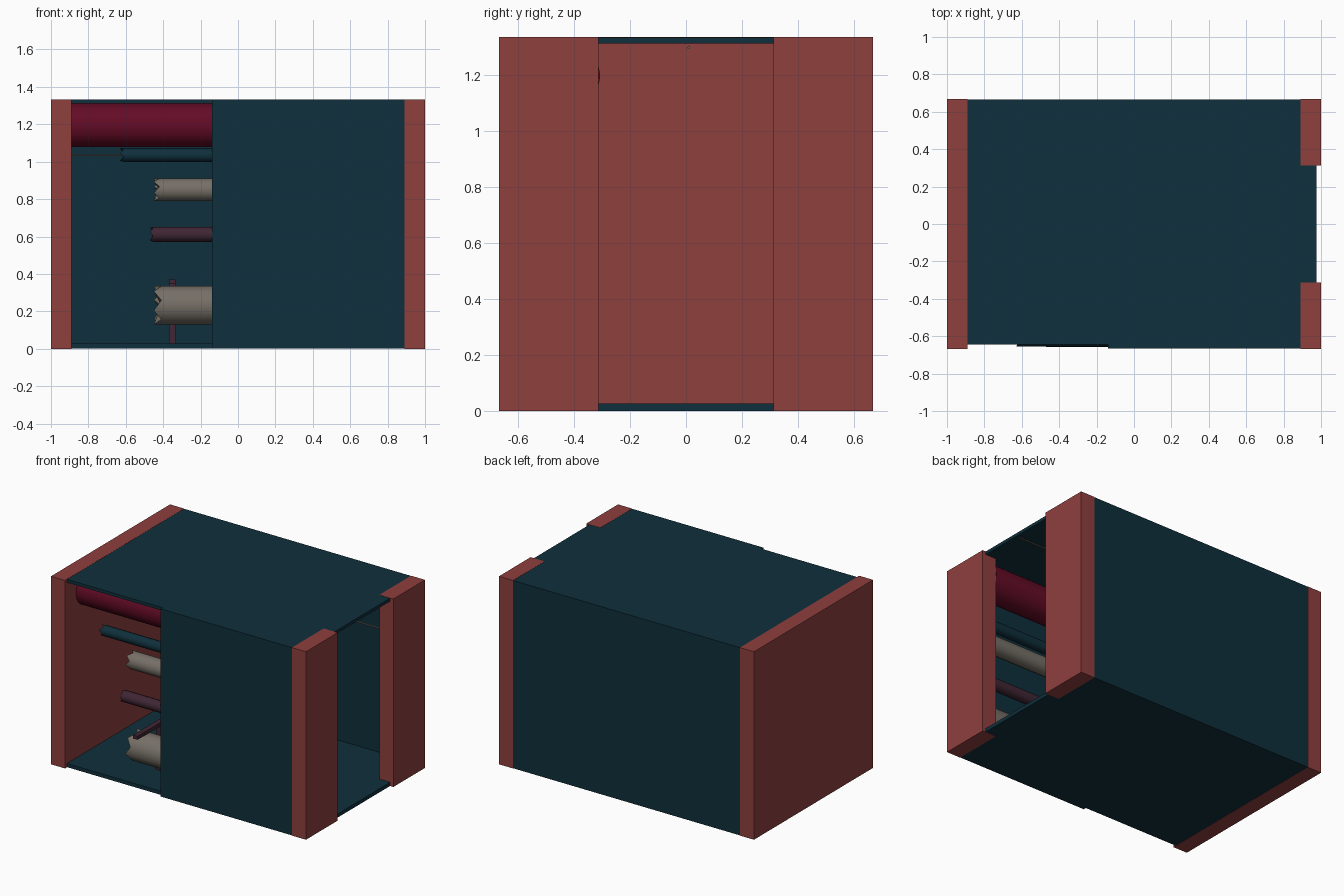
import bpy, bmesh, math

if "Cube" in bpy.data.objects:
    bpy.data.objects.remove(bpy.data.objects["Cube"])


def mat(name, c):
    m = bpy.data.materials.new(name)
    m.diffuse_color = (*c, 1)
    m.use_nodes = True
    m.node_tree.nodes["Principled BSDF"].inputs["Base Color"].default_value = m.diffuse_color
    return m


RED = mat("brick red", (0.27, 0.05, 0.048))
BLUE = mat("dark teal", (0.0048, 0.029, 0.045))
CRIMSON = mat("crimson", (0.125, 0.0035, 0.019))
GREY = mat("warm grey", (0.18, 0.16, 0.135))
PLUM = mat("plum", (0.05, 0.019, 0.034))


def finish(bm, name, m, smooth=False):
    bmesh.ops.recalc_face_normals(bm, faces=bm.faces[:])
    me = bpy.data.meshes.new(name)
    bm.to_mesh(me)
    bm.free()
    me.materials.append(m)
    ob = bpy.data.objects.new(name, me)
    bpy.context.collection.objects.link(ob)
    if smooth:
        bpy.ops.object.select_all(action='DESELECT')
        ob.select_set(True)
        bpy.context.view_layer.objects.active = ob
        bpy.ops.object.shade_smooth_by_angle(angle=math.radians(40))
    return ob


def box(name, m, x, y, z):
    bm = bmesh.new()
    bmesh.ops.create_cube(bm, size=1)
    for v in bm.verts:
        v.co = [a[0] + (c + 0.5) * (a[1] - a[0]) for a, c in zip((x, y, z), v.co)]
    return finish(bm, name, m)


def roller(name, m, x0, x1, y, z, r, sides=24, jag=0.0, smooth=True):
    """Bar along x; jag staggers the left end into a rough crown."""
    bm = bmesh.new()
    left, right = [], []
    for i in range(sides):
        a = 2 * math.pi * (i + 0.5) / sides
        p = (y + r * math.cos(a), z + r * math.sin(a))
        left.append(bm.verts.new((x0 + (jag if i % 2 else 0), *p)))
        right.append(bm.verts.new((x1, *p)))
    hub = bm.verts.new((x0 + jag, y, z))
    for i in range(sides):
        j = (i + 1) % sides
        bm.faces.new((left[i], left[j], right[j], right[i]))
        bm.faces.new((left[j], left[i], hub))
    bm.faces.new(right)
    return finish(bm, name, m, smooth)


H, D, e = 1.333, 0.667, 0.001

# Thick end wall and the two posts of the open end
box("left_end_wall", RED, (-1, -0.89), (-D, D), (0, H))
for s, n in ((-1, "front"), (1, "back")):
    box(n + "_right_post", RED, (0.89, 1), sorted((s * 0.312, s * D)), (0, H))

# Thin casing panels
px = (-0.89, 0.975)
box("floor_panel", BLUE, px, (-0.645, D - e), (e, 0.027))
box("roof_panel", BLUE, px, (-0.645, D - e), (1.31, H - e))
box("back_panel", BLUE, px, (0.645, D - e), (0.02, H - 0.02))
box("front_panel", BLUE, (-0.14, 0.975), (-D + e, -0.645), (e, H - e))

# Rollers stacked behind the front panel
roller("large_top_roller", CRIMSON, -0.89, 0.89, -0.425, 1.195, 0.118, 32)
roller("slim_tube", BLUE, -0.63, 0.85, -0.62, 1.035, 0.037, 10, 0.02)
roller("upper_grey_roller", GREY, -0.45, 0.85, -0.56, 0.85, 0.062, 12, 0.03)
roller("middle_roller", PLUM, -0.47, 0.85, -0.62, 0.612, 0.04, 10, 0.015)
roller("lower_grey_roller", GREY, -0.45, 0.85, -0.52, 0.232, 0.106, 12, 0.04)

# Thin rods
roller("ceiling_rod", GREY, -0.89, 0.96, 0.01, 1.296, 0.005, 8)
roller("inner_rod", GREY, -0.89, 0.89, 0.42, 1.035, 0.005, 8)

# Bracket beside the lower roller
box("bracket_arm", PLUM, (-0.37, -0.333), (-0.65, -0.36), (0.345, 0.37))
box("bracket_leg", PLUM, (-0.37, -0.333), (-0.39, -0.36), (0.027, 0.345))
